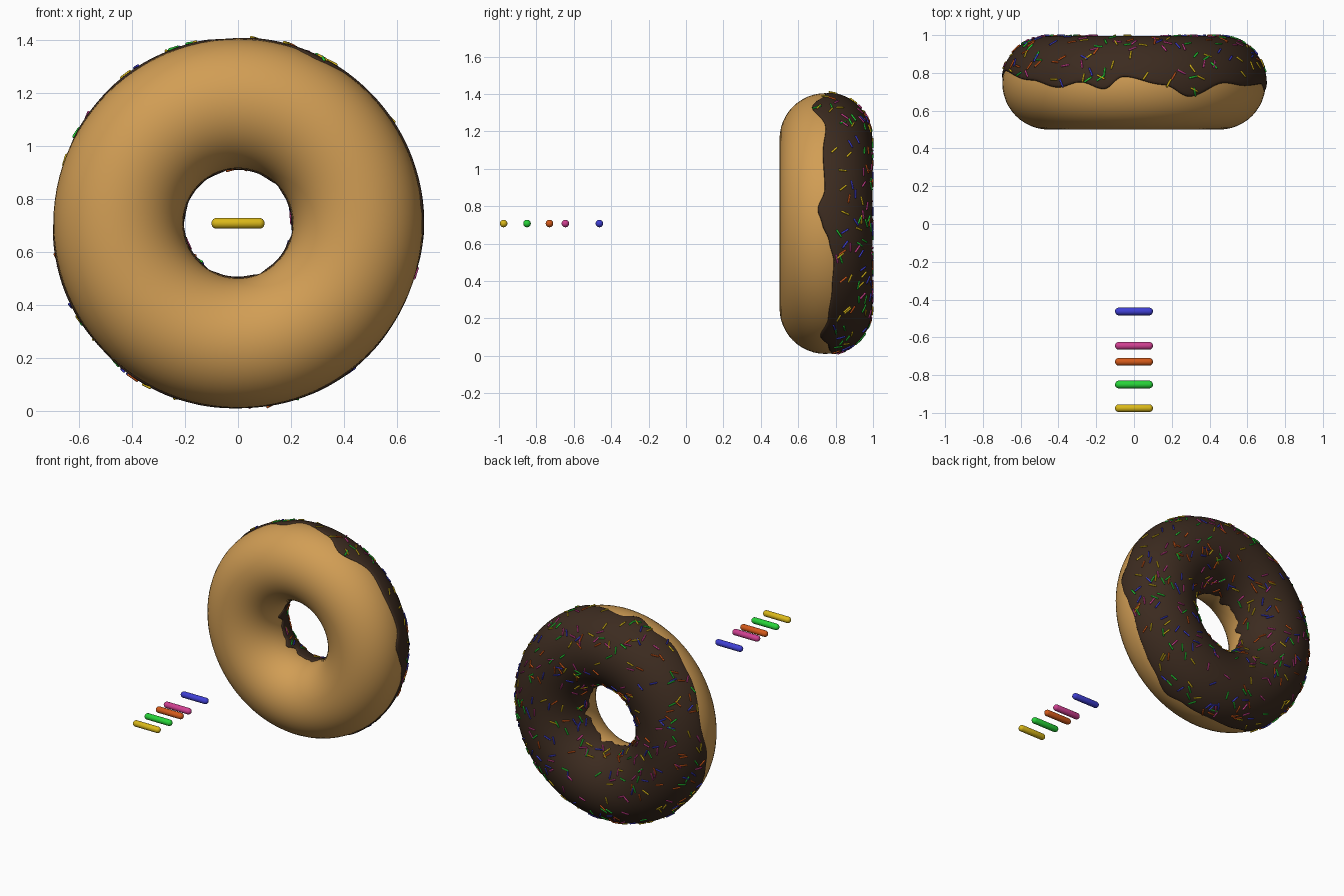
import bpy, bmesh, random
from math import sin, cos, asin, pi, tau, radians, degrees
from mathutils import Vector, Matrix

if "Cube" in bpy.data.objects:
    bpy.data.objects.remove(bpy.data.objects["Cube"])

random.seed(4)
CY, CZ, R = 0.745, 0.707, 0.452      # ring centre and major radius
R_DOUGH, R_ICING = 0.245, 0.252      # tube radii


def material(name, rgb):
    m = bpy.data.materials.new(name)
    m.diffuse_color = (*rgb, 1)
    m.use_nodes = True
    m.node_tree.nodes["Principled BSDF"].inputs["Base Color"].default_value = m.diffuse_color
    return m


def add_object(name, bm, mat):
    bmesh.ops.recalc_face_normals(bm, faces=bm.faces)
    for f in bm.faces:
        f.smooth = True
    me = bpy.data.meshes.new(name)
    bm.to_mesh(me)
    bm.free()
    me.materials.append(mat)
    ob = bpy.data.objects.new(name, me)
    bpy.context.collection.objects.link(ob)
    return ob


def ring_point(theta, phi, r):
    # theta runs round the ring, phi round the tube (0 = outward, 90 deg = back)
    d = R + r * cos(phi)
    return Vector((d * cos(theta), CY + r * sin(phi), CZ + d * sin(theta)))


def ring_mesh(n, section):
    # closed tube swept round the ring; section(theta) gives (phi, r) pairs
    bm = bmesh.new()
    rows = [[bm.verts.new(ring_point(tau * i / n, p, r)) for p, r in section(tau * i / n)]
            for i in range(n)]
    m = len(rows[0])
    for i in range(n):
        a, b = rows[i], rows[(i + 1) % n]
        for j in range(m):
            k = (j + 1) % m
            bm.faces.new((a[j], a[k], b[k], b[j]))
    return bm


# Wavy outer icing edge: (angle in degrees, y of edge)
DRIPS = [(0, .725), (6, .70), (15, .74), (33, .73), (47, .745), (65, .67), (77, .735),
         (95, .78), (103, .71), (114, .75), (125, .72), (141, .76), (170, .81), (190, .76),
         (205, .73), (222, .77), (240, .71), (255, .76), (272, .78), (291, .76), (300, .715),
         (314, .76), (330, .78), (343, .79), (352, .765), (360, .725)]


def outer_edge(theta):
    t = degrees(theta) % 360
    for (a, ya), (b, yb) in zip(DRIPS, DRIPS[1:]):
        if a <= t <= b:
            s = (1 - cos(pi * (t - a) / (b - a))) / 2
            return asin((ya + (yb - ya) * s - CY) / R_ICING)


def inner_edge(theta):
    wave = 0.05 * sin(13 * theta + 1) + 0.05 * sin(7 * theta) + 0.03 * sin(19 * theta + 2)
    return pi - radians(2) + wave


def icing_section(theta, n=26):
    a, b = outer_edge(theta), inner_edge(theta)
    phis = [a + (b - a) * i / n for i in range(n + 1)]
    return [(p, R_ICING) for p in phis] + [(p, R_DOUGH - 0.008) for p in reversed(phis)]


# Dough ring
add_object("dough_ring", ring_mesh(96, lambda t: [(tau * j / 48, R_DOUGH) for j in range(48)]),
           material("dough", (0.64, 0.34, 0.09)))

# Icing shell
icing = add_object("icing", ring_mesh(180, icing_section), material("icing", (0.045, 0.024, 0.014)))
icing.modifiers.new("Smooth", 'SUBSURF').levels = 1
icing.modifiers["Smooth"].render_levels = 1


def add_capsule(bm, matrix, seg, rings):
    # rounded rod along x, 0.2 long and 0.02 in radius
    rad, half = 0.0205, 0.08
    vs = bmesh.ops.create_uvsphere(bm, u_segments=seg, v_segments=rings, radius=rad)["verts"]
    for v in vs:
        x = v.co.z + (half if v.co.z > 0 else -half)
        v.co = matrix @ Vector((x, v.co.x, v.co.y))


def scatter_matrix():
    # random spot on the icing, lying flat on the surface
    while True:
        t, p = random.uniform(0, tau), random.uniform(-0.2, pi + 0.1)
        if (outer_edge(t) + 0.06 < p < inner_edge(t) - 0.06
                and random.random() < (R + R_ICING * cos(p)) / (R + R_ICING)):
            break
    normal = Vector((cos(t) * cos(p), sin(p), sin(t) * cos(p)))
    round_dir = Vector((-sin(t), 0, cos(t)))
    across = normal.cross(round_dir)
    spin = random.uniform(0, tau)
    x = round_dir * cos(spin) + across * sin(spin)
    y = normal.cross(x)
    rot = Matrix((x, y, normal)).transposed().to_4x4()
    return Matrix.Translation(ring_point(t, p, R_ICING + 0.001)) @ rot @ Matrix.Scale(0.25, 4)


# Five loose sprinkles in front, and the scattered ones of the same colours
COLOURS = [("yellow", -0.975, (0.70, 0.48, 0.01)), ("green", -0.85, (0.02, 0.65, 0.04)),
           ("orange", -0.73, (0.65, 0.10, 0.01)), ("pink", -0.645, (0.62, 0.05, 0.28)),
           ("blue", -0.463, (0.05, 0.05, 0.65))]
for name, y, rgb in COLOURS:
    mat = material(name, rgb)
    bm = bmesh.new()
    add_capsule(bm, Matrix.Translation((0, y, CZ)), 20, 11)
    add_object("loose_sprinkle_" + name, bm, mat)
    bm = bmesh.new()
    for _ in range(76):
        add_capsule(bm, scatter_matrix(), 8, 7)
    add_object("scattered_sprinkles_" + name, bm, mat)
